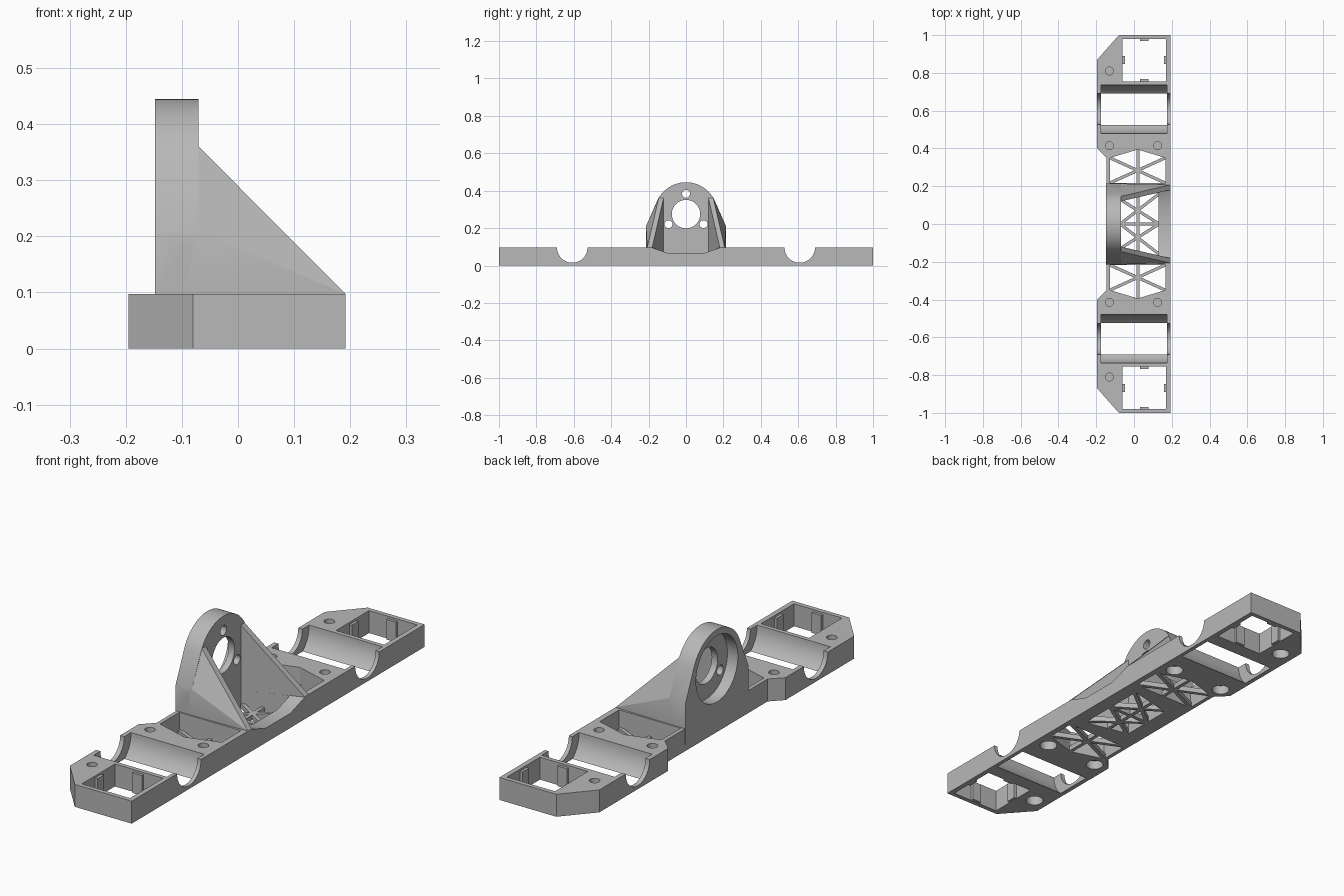
import bpy, bmesh
from math import sin, cos, pi, radians, atan2, hypot
from mathutils import Vector

cube = bpy.data.objects.get("Cube")
if cube:
    bpy.data.objects.remove(cube, do_unlink=True)

grey = bpy.data.materials.new("plain grey")
grey.use_nodes = True
grey.diffuse_color = (0.48, 0.48, 0.48, 1)
grey.node_tree.nodes["Principled BSDF"].inputs["Base Color"].default_value = grey.diffuse_color

TOP = 0.097      # top of the base
BORE_Z = 0.275   # centre of the upright's bore
SIDES = (-1, 1)


def hull(name, points):
    """Convex solid around the points."""
    bm = bmesh.new()
    for p in points:
        bm.verts.new(p)
    res = bmesh.ops.convex_hull(bm, input=bm.verts)
    spare = set(res["geom_interior"]) | set(res["geom_unused"])
    bmesh.ops.delete(bm, geom=[g for g in spare if isinstance(g, bmesh.types.BMVert)], context="VERTS")
    bmesh.ops.dissolve_limit(bm, angle_limit=radians(0.2), verts=bm.verts, edges=bm.edges)
    bmesh.ops.recalc_face_normals(bm, faces=bm.faces)
    mesh = bpy.data.meshes.new(name)
    bm.to_mesh(mesh)
    bm.free()
    mesh.materials.append(grey)
    obj = bpy.data.objects.new(name, mesh)
    bpy.context.collection.objects.link(obj)
    return obj


def prism(name, outline, z0, z1):
    return hull(name, [(x, y, z) for x, y in outline for z in (z0, z1)])


def box(name, x0, x1, y0, y1, z0, z1):
    return prism(name, [(x, y) for x in (x0, x1) for y in (y0, y1)], z0, z1)


def ring(r, n=64):
    return [(r * cos(2 * pi * i / n), r * sin(2 * pi * i / n)) for i in range(n)]


def rod_x(name, x0, x1, y, z, r):
    return hull(name, [(x, y + a, z + b) for a, b in ring(r) for x in (x0, x1)])


def rod_z(name, x, y, z0, z1, r):
    return prism(name, [(x + a, y + b) for a, b in ring(r, 32)], z0, z1)


def combine(target, tool, operation):
    mod = target.modifiers.new(operation, "BOOLEAN")
    mod.operation, mod.solver, mod.object = operation, "EXACT", tool
    bpy.context.view_layer.objects.active = target
    bpy.ops.object.modifier_apply(modifier=mod.name)
    bpy.data.objects.remove(tool, do_unlink=True)


def cut(tool):
    combine(body, tool, "DIFFERENCE")


def add(tool):
    combine(body, tool, "UNION")


# Long base with chamfered corners and a narrower waist
body = prism("carriage_body", [(x, s * y) for s in SIDES
             for x, y in ((0.192, 1), (-0.08, 1), (-0.195, 0.87))], 0, TOP)
cut(prism("waist_cut", [(x, s * y) for s in SIDES
          for x, y in ((-0.145, 0.35), (-0.245, 0.45))], -0.1, 0.2))

# Upright plate with a round head
profile = [(y, BORE_Z + z) for y, z in ring(0.17, 96) if z > -0.02]
profile += [(s * 0.214, z) for s in SIDES for z in (0.21, 0.03)]
add(hull("upright", [(x, y, z) for y, z in profile for x in (-0.148, -0.07)]))

# Sloping gussets running from the upright to the side edge
flank = [(s * y, z) for s in SIDES for y, z in ((0.146, 0.36), (0.214, 0.21), (0.214, 0.05))]
add(hull("gussets", [(x, y, z) for y, z in flank for x in (-0.09, -0.07)]
         + [(0.192, s * 0.207, z) for s in SIDES for z in (TOP, 0.05)]))

# Space between the gussets, and the open well below it
cut(hull("gusset_gap", [(x, s * y, z) for s in SIDES for x, y, z in (
    (-0.07, 0.12, 0.5), (-0.07, 0.12, 0.08), (-0.07, 0.085, 0.063),
    (0.22, 0.187, 0.5), (0.22, 0.187, TOP), (0.22, 0.085, 0.063))]))
cut(prism("well", [(x, s * y) for s in SIDES
          for x, y in ((-0.07, 0.12), (0.13, 0.166))], -0.1, 0.3))

# Bore, rear recess and three fixing holes in the upright
cut(rod_x("recess", -0.2, -0.098, 0, BORE_Z, 0.143))
cut(rod_x("bore", -0.2, 0, 0, BORE_Z, 0.076))
for k in range(3):
    a = pi / 2 + k * 2 * pi / 3
    cut(rod_x("fixing_hole", -0.2, 0, 0.108 * cos(a), BORE_Z + 0.108 * sin(a), 0.021))

for s in SIDES:
    # Bearing cradle: wide middle, narrow ends
    cut(rod_x("cradle", -0.175, 0.175, s * 0.608, TOP, 0.128))
    cut(rod_x("cradle_ends", -0.3, 0.3, s * 0.608, TOP, 0.082))
    # Square end opening
    cut(box("end_opening", -0.06, 0.17, *sorted((s * 0.755, s * 0.98)), -0.1, 0.2))
    # Waist opening beside the upright
    cut(prism("waist_opening", [(-0.128, s * 0.218), (-0.128, s * 0.35), (0.02, s * 0.394),
                                (0.167, s * 0.35), (0.167, s * 0.218)], -0.1, 0.2))
    # Screw holes with wider pockets underneath
    for x, y in ((-0.13, 0.81), (-0.13, 0.415), (0.125, 0.415)):
        cut(rod_z("screw_hole", x, s * y, 0.05, 0.2, 0.021))
        cut(rod_z("screw_pocket", x, s * y, -0.1, 0.04, 0.036))

# Small ribs on the walls of the end openings
for s in SIDES:
    y = s * 0.868
    for x in (-0.06, 0.17):
        box("side_rib", x - 0.012, x + 0.012, y - 0.022, y + 0.022, 0.001, 0.088)
    for e in (0.755, 0.98):
        box("end_rib", 0.032, 0.077, s * e - 0.012, s * e + 0.012, 0.001, 0.088)


# Thin lattice across the open floor
def bar(x0, y0, x1, y1, w=0.008):
    d = Vector((x1 - x0, y1 - y0)).normalized() * w
    n = Vector((-d.y, d.x))
    prism("lattice_bar", [(x + k * n.x, y + k * n.y) for x, y in ((x0, y0), (x1, y1))
                          for k in SIDES], 0, 0.022)


for s in SIDES:
    bar(0.02, s * 0.21, 0.02, s * 0.398)
    bar(-0.132, s * 0.215, 0.17, s * 0.352)
    bar(-0.132, s * 0.352, 0.17, s * 0.215)
    bar(-0.073, 0, 0.133, s * 0.16)
    bar(0.133, 0, -0.073, s * 0.13)
bar(0.02, -0.15, 0.02, 0.15)
bar(-0.073, 0, 0.133, 0)

# Smooth the round parts, keep the edges sharp
bpy.ops.object.select_all(action="DESELECT")
body.select_set(True)
bpy.context.view_layer.objects.active = body
bpy.ops.object.shade_smooth_by_angle(angle=radians(25))
